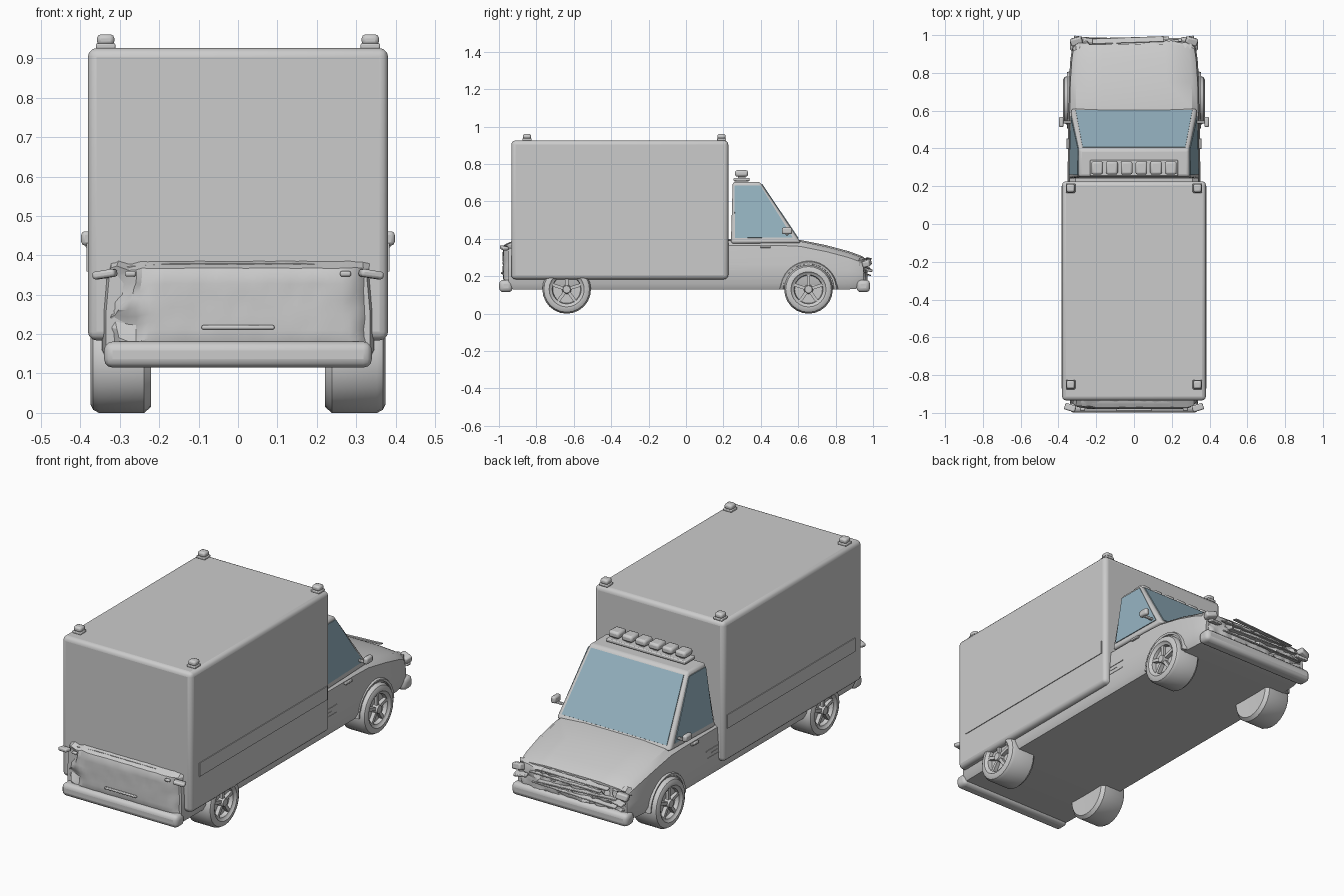
import bpy, bmesh, math, random
from mathutils import Vector, Matrix, noise

if "Cube" in bpy.data.objects:
    bpy.data.objects.remove(bpy.data.objects["Cube"])

random.seed(4)
glass = bpy.data.materials.new("glass_blue")
glass.diffuse_color = (0.30, 0.45, 0.53, 1)
glass.use_nodes = True
glass.node_tree.nodes["Principled BSDF"].inputs["Base Color"].default_value = glass.diffuse_color


def finish(name, bm, bevel=0, seg=2, mat=None, angle=35):
    bmesh.ops.recalc_face_normals(bm, faces=bm.faces)
    me = bpy.data.meshes.new(name)
    bm.to_mesh(me)
    bm.free()
    ob = bpy.data.objects.new(name, me)
    bpy.context.collection.objects.link(ob)
    if mat:
        me.materials.append(mat)
    if bevel:
        m = ob.modifiers.new("bevel", 'BEVEL')
        m.width, m.segments = bevel, seg
    bpy.ops.object.select_all(action='DESELECT')
    ob.select_set(True)
    bpy.context.view_layer.objects.active = ob
    bpy.ops.object.shade_smooth_by_angle(angle=math.radians(angle))
    return ob


def box(name, c, size, bevel=0, seg=2, rot=None):
    bm = bmesh.new()
    bmesh.ops.create_cube(bm, size=1)
    bmesh.ops.scale(bm, vec=size, verts=bm.verts)
    ob = finish(name, bm, bevel, seg)
    ob.location = c
    if rot:
        ob.rotation_euler = rot
    return ob


def loft(bm, rings, caps=True, closed=False):
    vs = [[bm.verts.new(p) for p in r] for r in rings]
    n = len(vs[0])
    pairs = list(zip(vs, vs[1:])) + ([(vs[-1], vs[0])] if closed else [])
    for a, b in pairs:
        for i in range(n):
            bm.faces.new((a[i], a[(i + 1) % n], b[(i + 1) % n], b[i]))
    if caps and not closed:
        bm.faces.new(vs[0])
        bm.faces.new(vs[-1])


# lower body: y, half width, bottom, top
def section(y, w, zb, zt):
    half = [(w - .015, zb), (w, zb + .03), (w, (zb + zt) / 2), (w - .008, zt - .03),
            (w - .04, zt - .004), (w * .5, zt + .004)]
    pts = half + [(-x, z) for x, z in reversed(half)]
    return [(x, y, z) for x, z in pts]


bm = bmesh.new()
loft(bm, [section(*s) for s in [
    (-.95, .335, .135, .375), (-.92, .345, .13, .385), (-.5, .35, .13, .385), (.24, .35, .13, .395),
    (.5, .35, .13, .395), (.61, .348, .13, .39), (.75, .345, .13, .362), (.87, .337, .13, .33),
    (.93, .328, .135, .308), (.95, .32, .14, .298)]])
finish("lower_body", bm)


# crumpled end panels
def end_panel(name, sy, y0, z0, z1, w, dent, skirt):
    bm = bmesh.new()
    nx, nz = 36, 12
    grid = []
    for i in range(nx + 1):
        row = []
        for j in range(nz + 1):
            u, v = i / nx * 2 - 1, j / nz
            e = max(abs(u) ** 14, abs(2 * v - 1) ** 10)
            a = dent(u)
            n = noise.noise_vector(Vector((u * 8, v * 4, y0 * 5)))
            row.append(bm.verts.new((u * w + n.x * a * .6,
                                     sy * (y0 - skirt * e - a * abs(n.y) * 1.1),
                                     z0 + (z1 - z0) * v + n.z * a * .5)))
        grid.append(row)
    for i in range(nx):
        for j in range(nz):
            bm.faces.new((grid[i][j], grid[i + 1][j], grid[i + 1][j + 1], grid[i][j + 1]))
    finish(name, bm, angle=28)


end_panel("tailgate", -1, .98, .15, .387, .338,
          lambda u: .004 + .05 * max(0, -u - .62) / .38 + .012 * max(0, u - .8) / .2, .05)
end_panel("crumpled_nose", 1, .972, .15, .302, .325, lambda u: .022 + .012 * max(0, -u), .04)
for k in range(4):
    box("bent_grille_strip", (random.uniform(-.05, .05), .968 + .005 * (k % 2), .21 + .027 * k),
        (.5 - .04 * k, .03, .006), .002, 1,
        (random.uniform(-.3, .3), random.uniform(-.05, .05), random.uniform(-.04, .04)))

# bumpers
for name, y in (("rear_bumper", -.963), ("front_bumper", .948)):
    box(name, (0, y, .148), (.68, .072, .066), .022, 3)
box("tailgate_handle", (0, -.983, .217), (.185, .014, .011), .004)

# cargo box with side stripes and roof beacons
box("cargo_box", (0, -.354, .555), (.762, 1.16, .742), .022, 3)
for s in (-1, 1):
    box("box_side_stripe", (s * .381, -.335, .395), (.008, 1.07, .072))
    for y in (-.85, .19):
        box("beacon_base", (s * .336, y, .931), (.05, .05, .014), .004)
        box("beacon", (s * .336, y, .947), (.044, .044, .028), .01)

# cab
def cab_corners(s):
    return [Vector(p) for p in ((s * .345, .24, .375), (s * .335, .615, .378),
                                (s * .29, .395, .705), (s * .292, .25, .705))]


L, R = cab_corners(-1), cab_corners(1)
bm = bmesh.new()
loft(bm, [L, R])
finish("cab", bm, .014, 3)


def pane(name, pts, out):
    bm = bmesh.new()
    f = bm.faces.new([bm.verts.new(p) for p in pts])
    f.normal_update()
    n = f.normal if f.normal.dot(Vector(out)) > 0 else -f.normal
    n = n.copy()
    r = bmesh.ops.extrude_face_region(bm, geom=[f])
    bmesh.ops.translate(bm, vec=n * .004, verts=[v for v in r['geom'] if isinstance(v, bmesh.types.BMVert)])
    finish(name, bm, mat=glass)


def inset(q, u0, u1, v0, v1):
    at = lambda u, v: q[0].lerp(q[1], u).lerp(q[3].lerp(q[2], u), v)
    return [at(u0, v0), at(u1, v0), at(u1, v1), at(u0, v1)]


pane("windshield", inset([L[1], R[1], R[2], L[2]], .035, .965, .07, .955), (0, 1, 1))
for s, q in ((-1, L), (1, R)):
    pane("side_window", inset(q, .06, .93, .09, .94), (s, 0, 0))

# roof light bar
box("light_bar_base", (0, .297, .717), (.465, .085, .018), .005)
for i in range(6):
    x = -.195 + .078 * i
    box("light_bar_foot", (x, .297, .73), (.03, .04, .02))
    box("light_bar_lamp", (x, .297, .75), (.062, .07, .034), .011)

# mirrors, handles, vents, lamps
for s in (-1, 1):
    box("mirror_arm", (s * .357, .54, .425), (.06, .014, .012), .003)
    box("mirror", (s * .385, .54, .443), (.026, .055, .036), .009)
    box("door_handle", (s * .35, .425, .358), (.014, .055, .012), .003)
    for y, z, l in ((.28, .275, .1), (.27, .235, .11), (.26, .255, .05)):
        box("side_vent", (s * .349, y, z), (.006, l, .005))
    box("tail_lamp", (s * .338, -.972, .352), (.06, .035, .02), .007, 2, (0, s * .15, s * .3))
    box("reverse_lamp", (s * .273, -.98, .353), (.028, .016, .014), .005)
    box("headlamp", (s * .305, .967, .27), (.062, .04, .034), .008, 2, (.2, s * .2, -s * .25))
    box("indicator", (s * .285, .975, .235), (.07, .035, .014), .004, 2, (-.2, s * .1, s * .15))


# wheels
def wheel(name, s, y):
    bm = bmesh.new()
    n = 24
    prof = [(-.075, .05), (-.077, .115), (-.06, .13), (.055, .13), (.07, .122), (.077, .108),
            (.077, .094), (.07, .088), (.066, .078), (.045, .074), (.045, .02)]
    rings = [[(x, r * math.cos(2 * math.pi * k / n), r * math.sin(2 * math.pi * k / n)) for k in range(n)]
             for x, r in prof]
    loft(bm, rings)
    for k in range(5):
        rot = Matrix.Rotation(2 * math.pi * k / 5, 4, 'X')
        bmesh.ops.create_cube(bm, size=1, matrix=rot @ Matrix.Translation((.054, 0, .05))
                              @ Matrix.Diagonal((.022, .017, .064, 1)))
    bmesh.ops.create_cone(bm, cap_ends=True, segments=12, radius1=.026, radius2=.02, depth=.034,
                          matrix=Matrix.Translation((.058, 0, 0)) @ Matrix.Rotation(math.pi / 2, 4, 'Y'))
    if s < 0:
        bmesh.ops.scale(bm, vec=(-1, 1, 1), verts=bm.verts)
    ob = finish(name, bm)
    ob.location = (s * .298, y, .13)


# wheel arch lip: half ring of rectangular section
def arch(s, y):
    bm = bmesh.new()
    rings = []
    for k in range(17):
        a = math.pi * k / 16
        rings.append([(s * x, y + r * math.cos(a), .13 + r * math.sin(a))
                      for x, r in ((.33, .134), (.352, .137), (.355, .148), (.33, .158))])
    loft(bm, rings)
    finish("wheel_arch", bm)


for s in (-1, 1):
    wheel("rear_wheel", s, -.638)
    wheel("front_wheel", s, .655)
    arch(s, .655)
